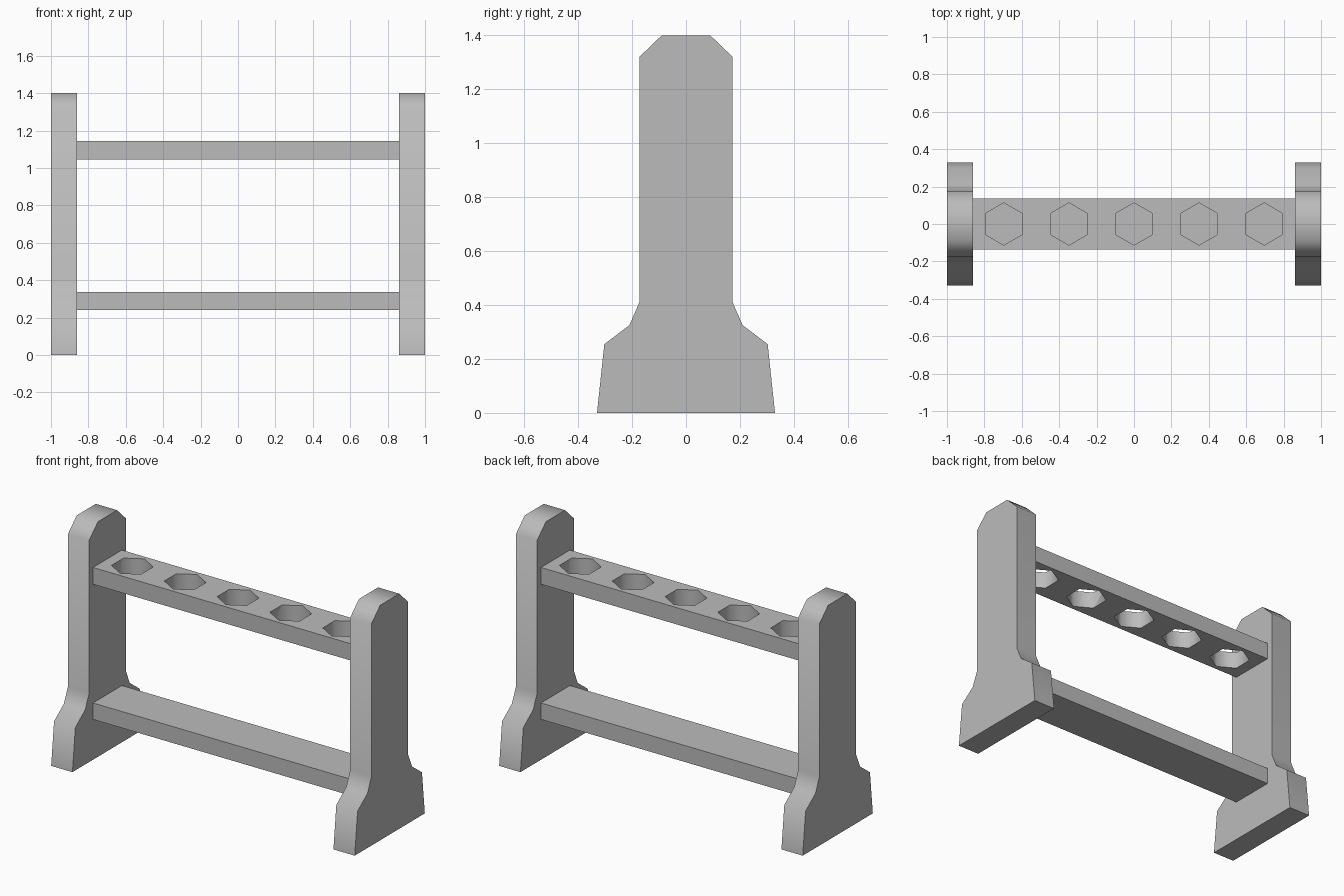
import bpy, bmesh
from math import radians

cube = bpy.data.objects.get("Cube")
if cube:
    bpy.data.objects.remove(cube, do_unlink=True)

grey = bpy.data.materials.new("plain grey")
grey.use_nodes = True
colour = (0.5, 0.5, 0.5, 1)
grey.diffuse_color = colour
grey.node_tree.nodes["Principled BSDF"].inputs["Base Color"].default_value = colour


def prism(name, outline, axis, start, end):
    """Extrude a closed 2D outline along x (outline in y, z) or z (outline in x, y)."""
    bm = bmesh.new()
    place = (lambda a, b: (start, a, b)) if axis == "x" else (lambda a, b: (a, b, start))
    face = bm.faces.new([bm.verts.new(place(a, b)) for a, b in outline])
    move = (end - start, 0, 0) if axis == "x" else (0, 0, end - start)
    grown = bmesh.ops.extrude_face_region(bm, geom=[face])["geom"]
    top = [g for g in grown if isinstance(g, bmesh.types.BMVert)]
    bmesh.ops.translate(bm, verts=top, vec=move)
    bmesh.ops.recalc_face_normals(bm, faces=bm.faces)
    mesh = bpy.data.meshes.new(name)
    bm.to_mesh(mesh)
    bm.free()
    mesh.materials.append(grey)
    obj = bpy.data.objects.new(name, mesh)
    bpy.context.collection.objects.link(obj)
    return obj


def activate(obj):
    bpy.ops.object.select_all(action="DESELECT")
    obj.select_set(True)
    bpy.context.view_layer.objects.active = obj


def smooth(obj, degrees):
    activate(obj)
    bpy.ops.object.shade_smooth_by_angle(angle=radians(degrees))


# End panels: flared foot, straight post, chamfered top
half = [(0.33, 0), (0.303, 0.255), (0.21, 0.325), (0.173, 0.41), (0.173, 1.32), (0.09, 1.4)]
outline = half + [(-y, z) for y, z in reversed(half)]
INNER = 0.86
smooth(prism("left_end_panel", outline, "x", INNER, 1), 47.5)
smooth(prism("right_end_panel", outline, "x", -1, -INNER), 47.5)

# Shelves between the panels
DEPTH = 0.136
plan = [(-INNER, -DEPTH), (INNER, -DEPTH), (INNER, DEPTH), (-INNER, DEPTH)]
lower = prism("lower_shelf", plan, "z", 0.24, 0.338)
upper = prism("upper_shelf", plan, "z", 1.045, 1.145)

# Hexagonal holes through the upper shelf
for i in range(-2, 3):
    bpy.ops.mesh.primitive_cylinder_add(vertices=6, radius=0.113, depth=0.4,
                                        location=(i * 0.348, 0, 1.095))
    cutter = bpy.context.object
    cutter.name = "hole_cutter"
    cutter.hide_render = True
    activate(upper)
    cut = upper.modifiers.new("hole", "BOOLEAN")
    cut.operation = "DIFFERENCE"
    cut.object = cutter
    bpy.ops.object.modifier_apply(modifier=cut.name)
    bpy.data.objects.remove(cutter, do_unlink=True)

# Soft hole walls, crisp shelf edges
smooth(upper, 65)
